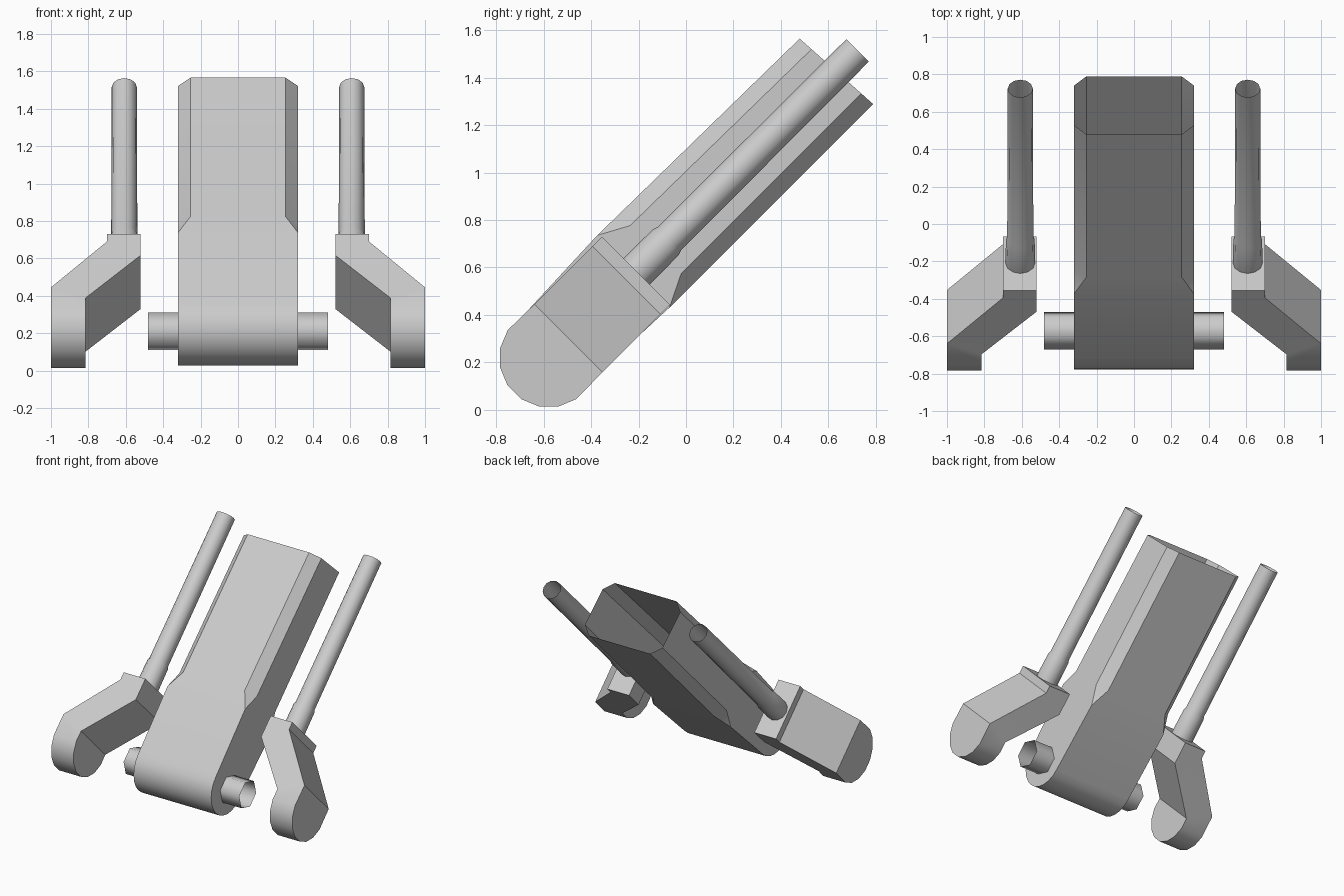
import bpy, bmesh
from math import sin, cos, pi, radians, sqrt

if "Cube" in bpy.data.objects:
    bpy.data.objects.remove(bpy.data.objects["Cube"])

# Everything lies in a frame tilted 45 degrees: u runs along the arm, v through its thickness
def P(x, u, v):
    return (x, (u - v) / sqrt(2), (u + v) / sqrt(2))

def finish(name, bm, smooth=35):
    bmesh.ops.remove_doubles(bm, verts=bm.verts, dist=0.0005)
    bmesh.ops.recalc_face_normals(bm, faces=bm.faces)
    me = bpy.data.meshes.new(name)
    bm.to_mesh(me)
    bm.free()
    ob = bpy.data.objects.new(name, me)
    bpy.context.collection.objects.link(ob)
    bpy.ops.object.select_all(action='DESELECT')
    ob.select_set(True)
    bpy.context.view_layer.objects.active = ob
    bpy.ops.object.shade_smooth_by_angle(angle=radians(smooth))
    return ob

def face(bm, pts):
    bm.faces.new([bm.verts.new(P(*p)) for p in pts])

def loft(bm, loops, closed=True):
    for a, b in zip(loops, loops[1:]):
        n = len(a)
        va = [bm.verts.new(P(*p)) for p in a]
        vb = [bm.verts.new(P(*p)) for p in b]
        for i in range(n if closed else n - 1):
            j = (i + 1) % n
            bm.faces.new((va[i], va[j], vb[j], vb[i]))

def arc(cu, cv, r, n, half=90):
    # rounded end, from the +v side round to the -v side
    a0, a1 = radians(180 - half), radians(180 + half)
    return [(cu + r * cos(a0 + (a1 - a0) * i / n), cv + r * sin(a0 + (a1 - a0) * i / n))
            for i in range(n + 1)]

# Main arm: tapered round lower end, chamfered upper shell with open top
W, C = 0.322, 0.067
U1, VT, VB = 0.255, 0.785, 0.354

def chamfered(ut, ub, vt, vb):
    u = lambda v: ub + (ut - ub) * (v - vb) / (vt - vb)
    xv = [(-W + C, vt), (W - C, vt), (W, vt - C), (W, vb + C),
          (W - C, vb), (-W + C, vb), (-W, vb + C), (-W, vt - C)]
    return [(x, u(v), v) for x, v in xv]

bm = bmesh.new()
outline = [(U1, VT)] + arc(-0.255, 0.57, 0.195, 12) + [(U1, VB)]
loft(bm, [[(s * W, u, v) for u, v in outline] for s in (-1, 1)], closed=False)
for s in (-1, 1):
    face(bm, [(s * W, u, v) for u, v in outline])
corner = [(-W, U1, VT), (W, U1, VT), (W, U1, VT), (W, U1, VB),
          (W, U1, VB), (-W, U1, VB), (-W, U1, VB), (-W, U1, VT)]
loft(bm, [corner, chamfered(0.38, 0.395, 0.783, VB), chamfered(1.446, 1.47, 0.768, VB)])
finish("main_arm", bm, 25)

# Hexagonal pivot pin, open at both ends
bm = bmesh.new()
ring = [(-0.255 + 0.104 * cos(pi * k / 3), 0.552 + 0.104 * sin(pi * k / 3)) for k in range(6)]
loft(bm, [[(x, u, v) for u, v in ring] for x in (-0.48, 0.48)])
finish("pivot_pin", bm, 65)

# Side brackets and rods, mirrored
V0, V1 = 0.361, 0.767
for s, side in ((-1, "left"), (1, "right")):
    bm = bmesh.new()
    # rounded plate
    end = arc(-0.255, 0.564, 0.209, 7, 79)
    outer = [(s, -0.138, V1)] + [(s, u, v) for u, v in end] + [(s, -0.138, V0)]
    inner = [(s * 0.815, -0.218, V1)] + [(s * 0.815, u, v) for u, v in end] + [(s * 0.815, -0.218, V0)]
    loft(bm, [outer, inner], closed=False)
    face(bm, outer)
    face(bm, inner)
    # cranked neck
    neck = [(1, -0.138), (0.70, 0.209), (0.70, 0.265), (0.52, 0.265), (0.52, 0.105), (0.815, -0.218)]
    a, b = ([(s * x, u, v) for x, u in neck] for v in (V0, V1))
    loft(bm, [a, b], closed=False)
    face(bm, a)
    face(bm, b)
    finish(side + "_bracket", bm, 32)

    # rod with stepped collar, open tip
    bm = bmesh.new()
    stations = [(0.26, 0.079), (0.44, 0.077), (0.46, 0.070), (1.584, 0.067)]
    loft(bm, [[(s * 0.608 + r * cos(pi * k / 6), u, 0.56 + r * sin(pi * k / 6)) for k in range(12)]
              for u, r in stations])
    finish(side + "_rod", bm, 40)
